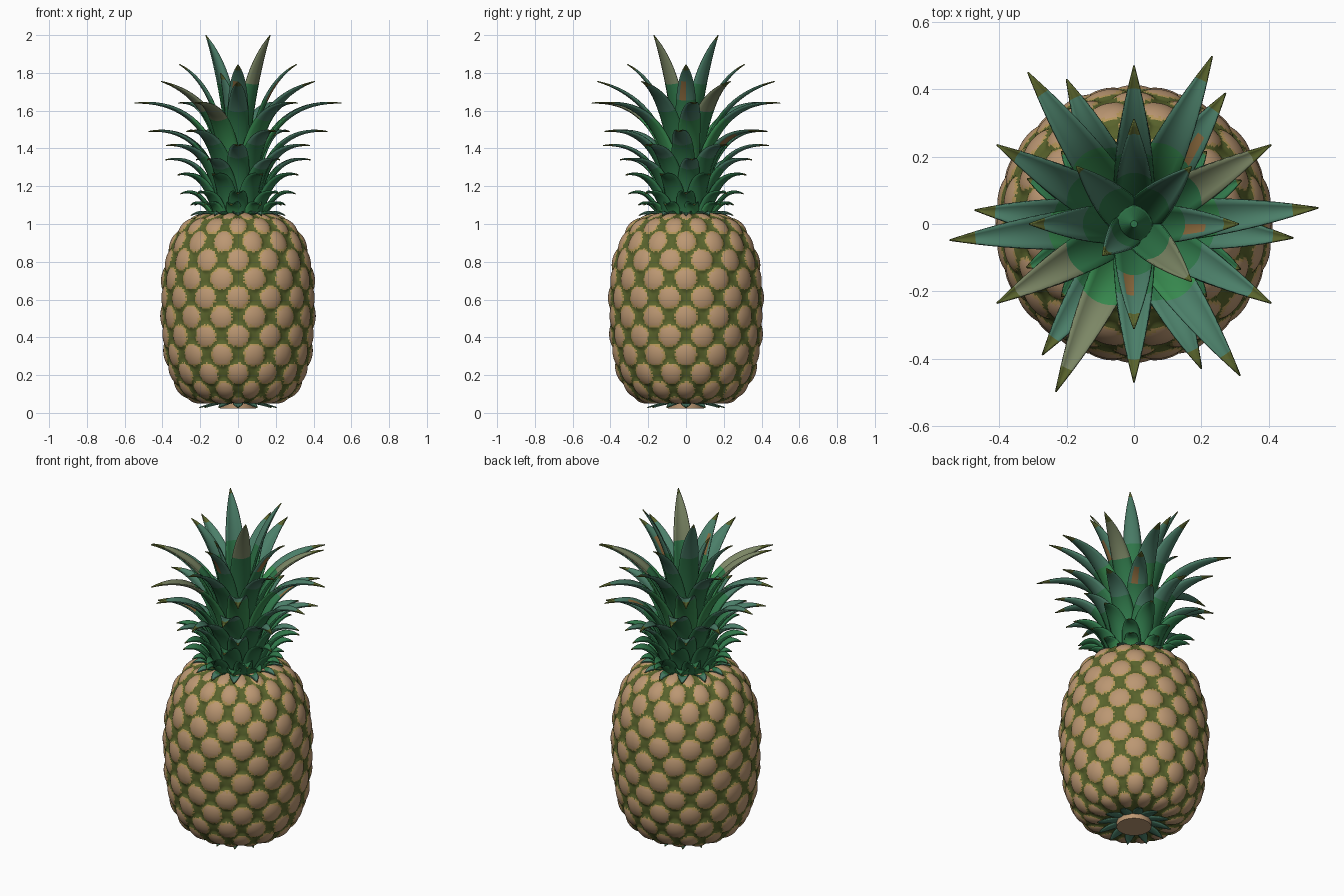
import bpy, math, random
from mathutils import Vector

if "Cube" in bpy.data.objects:
    bpy.data.objects.remove(bpy.data.objects["Cube"])

random.seed(4)
TAU = 2 * math.pi


def mat(name, rgb):
    m = bpy.data.materials.new(name)
    m.diffuse_color = (*rgb, 1)
    m.use_nodes = True
    m.node_tree.nodes["Principled BSDF"].inputs["Base Color"].default_value = m.diffuse_color
    return m


tan = mat("tan rind", (0.50, 0.31, 0.17))
gold = mat("golden rind edge", (0.47, 0.31, 0.10))
olive = mat("olive groove", (0.10, 0.125, 0.025))
green = mat("leaf green", (0.03, 0.19, 0.07))
bright = mat("bright leaf green", (0.04, 0.26, 0.08))
teal = mat("blue green leaf", (0.07, 0.21, 0.14))
dry = mat("dry leaf", (0.20, 0.24, 0.13))
brown = mat("brown leaf patch", (0.27, 0.15, 0.05))


def make(name, verts, faces, ids, mats, smooth=True):
    me = bpy.data.meshes.new(name)
    me.from_pydata(verts, [], faces)
    for m in mats:
        me.materials.append(m)
    for p, i in zip(me.polygons, ids):
        p.material_index = i
        p.use_smooth = smooth
    ob = bpy.data.objects.new(name, me)
    bpy.context.collection.objects.link(ob)
    return ob


# Fruit body: lathe profile pushed out into staggered eyes
PROFILE = [(0.17, 0.055), (0.25, 0.075), (0.315, 0.14), (0.357, 0.23), (0.382, 0.35),
           (0.392, 0.48), (0.394, 0.62), (0.385, 0.74), (0.36, 0.85), (0.315, 0.95),
           (0.25, 1.02), (0.15, 1.055)]
COLS, ROWS = 14, 12
NU, NV = COLS * 20, 150


def spline(f):
    n = len(PROFILE) - 1
    i = min(int(f * n), n - 1)
    t = f * n - i
    p = [Vector(PROFILE[max(0, min(n, i + k))]) for k in (-1, 0, 1, 2)]
    return 0.5 * (2 * p[1] + (p[2] - p[0]) * t + (2 * p[0] - 5 * p[1] + 4 * p[2] - p[3]) * t * t
                  + (3 * p[1] - p[0] - 3 * p[2] + p[3]) * t ** 3)


# even spacing along the profile length
fine = [spline(i / 600) for i in range(601)]
length = [0]
for a, b in zip(fine, fine[1:]):
    length.append(length[-1] + (b - a).length)


def along(s):
    target = s * length[-1]
    lo = next((i for i, l in enumerate(length) if l >= target), 600)
    return fine[lo], (fine[min(lo + 3, 600)] - fine[max(lo - 3, 0)]).normalized()


def eye(u, v):
    best = 9
    base = math.floor(v)
    for k in (base - 1, base, base + 1):
        if 0 <= k < ROWS:
            du = (u + 0.5 * (k % 2) + 0.5) % 1 - 0.5
            dv = v - k - 0.5
            best = min(best, abs(du / 0.40) ** 2.2 + abs(dv / 0.70) ** 2)
    return best


verts, faces, ids = [], [], []
for j in range(NV + 1):
    p, tang = along(j / NV)
    for i in range(NU):
        a = TAU * i / NU - math.pi / 2
        d = eye(i / NU * COLS, j / NV * ROWS)
        h = 0.017 * max(0, 1.1 - d) ** 0.9 * min(1, p.x / 0.3)
        r, z = p.x + tang.y * h, p.y - tang.x * h
        verts.append((r * math.cos(a), r * math.sin(a), z))
for j in range(NV):
    for i in range(NU):
        k = (i + 1) % NU
        faces.append((j * NU + i, j * NU + k, (j + 1) * NU + k, (j + 1) * NU + i))
        d = eye((i + 0.5) / NU * COLS, (j + 0.5) / NV * ROWS) + random.uniform(-0.08, 0.08)
        ids.append(0 if d < 0.5 else 1 if d < 0.69 else 2)
faces += [tuple(range(NU))[::-1], tuple(range(NV * NU, NV * NU + NU))]
ids += [2, 2]
make("fruit_body", verts, faces, ids, [tan, gold, olive])


# Leaves: cupped blades swept along a bent path
def leaf_ring(name, n, phase, base, ctrl, tip, width, cup=0.4, lower=0, upper=2,
              dry_ones=(), brown_ones=(), tip_from=0.93):
    verts, faces, ids = [], [], []
    N, M = 18, 6
    for q in range(n):
        a = math.radians(phase) + TAU * q / n
        R, T, Z = Vector((math.cos(a), math.sin(a), 0)), Vector((-math.sin(a), math.cos(a), 0)), Vector((0, 0, 1))
        b, c, e = Vector(base), Vector(ctrl), Vector(tip)
        start = len(verts)
        for i in range(N + 1):
            t = i / N
            p = b * (1 - t) ** 2 + c * 2 * t * (1 - t) + e * t * t
            d = ((c - b) * (1 - t) + (e - c) * t).normalized()
            w = width * max(1 - t ** 2.8, 0.01) * (0.95 + 0.05 * t)
            for k in range(M + 1):
                s = 2 * k / M - 1
                off = cup * w * s * s
                verts.append(R * (p.x - d.y * off) + Z * (p.y + d.x * off) + T * (w * s))
        for i in range(N):
            t = (i + 0.5) / N
            for k in range(M):
                o = start + i * (M + 1) + k
                faces.append((o, o + 1, o + M + 2, o + M + 1))
                if t > tip_from:
                    c_id = 4
                elif q in brown_ones and 0.5 < t < 0.75 and k in (1, 2):
                    c_id = 5
                elif q in dry_ones and t > 0.5:
                    c_id = 3
                else:
                    c_id = upper if t > 0.5 else lower
                ids.append(c_id)
    ob = make(name, verts, faces, ids, [green, bright, teal, dry, olive, brown])
    sol = ob.modifiers.new("thickness", "SOLIDIFY")
    sol.thickness = 0.006
    sol.offset = 0
    return ob


# Crown tiers: count, phase, base, bend, tip (radius, height), half width, dry leaves, brown leaves
TIERS = [
    (12, 0, (0.15, 1.04), (0.19, 1.07), (0.25, 1.045), 0.032, (), ()),
    (10, 10, (0.15, 1.04), (0.19, 1.13), (0.255, 1.10), 0.042, (), ()),
    (8, 0, (0.15, 1.04), (0.20, 1.19), (0.305, 1.16), 0.053, (), ()),
    (8, 22, (0.14, 1.07), (0.20, 1.28), (0.345, 1.26), 0.058, (), ()),
    (6, 5, (0.13, 1.10), (0.19, 1.36), (0.385, 1.34), 0.06, (), ()),
    (6, 30, (0.125, 1.12), (0.19, 1.43), (0.44, 1.415), 0.063, (), (3,)),
    (6, -5, (0.115, 1.16), (0.19, 1.51), (0.475, 1.49), 0.064, (), (1,)),
    (6, 5, (0.10, 1.25), (0.19, 1.65), (0.55, 1.64), 0.064, (4,), ()),
    (6, 30, (0.09, 1.30), (0.16, 1.66), (0.47, 1.755), 0.063, (0, 3), ()),
    (4, 0, (0.07, 1.33), (0.12, 1.72), (0.31, 1.845), 0.06, (), (0, 3)),
    (1, 225, (0.04, 1.38), (0.06, 1.65), (0.13, 1.80), 0.055, (), ()),
    (3, -45, (0.05, 1.40), (0.10, 1.78), (0.24, 2.0), 0.06, (0,), ()),
]
for i, (n, ph, b, c, t, w, dr, br) in enumerate(TIERS):
    if n == 3:
        # tall inner leaves, a quarter turn apart
        for q in range(3):
            leaf_ring(f"tall_leaf_{q + 1}", 1, ph + 90 * q, b, c, t, w, dry_ones=(0,) if q == 0 else ())
    else:
        leaf_ring(f"crown_leaves_{i + 1}", n, ph, b, c, t, w, lower=1 if i in (1, 7) else 0,
                  upper=0 if 1 <= i < 4 else 2, dry_ones=dr, brown_ones=br,
                  tip_from=0.87 if i > 4 else 0.95)

# Crown core
bpy.ops.mesh.primitive_cone_add(vertices=32, radius1=0.15, radius2=0.01, depth=0.5, location=(0, 0, 1.29))
core = bpy.context.object
core.name = "crown_core"
core.data.materials.append(green)
bpy.ops.object.shade_smooth_by_angle()

# Bottom: cut stem and small leaf collar
bpy.ops.mesh.primitive_cylinder_add(vertices=40, radius=0.095, depth=0.06, location=(0, 0, 0.052))
stem = bpy.context.object
stem.name = "cut_stem"
stem.data.materials.append(tan)
bpy.ops.object.shade_smooth_by_angle()
leaf_ring("base_leaves", 12, 0, (0.09, 0.052), (0.14, 0.045), (0.205, 0.028), 0.028, cup=0.2, lower=2)
